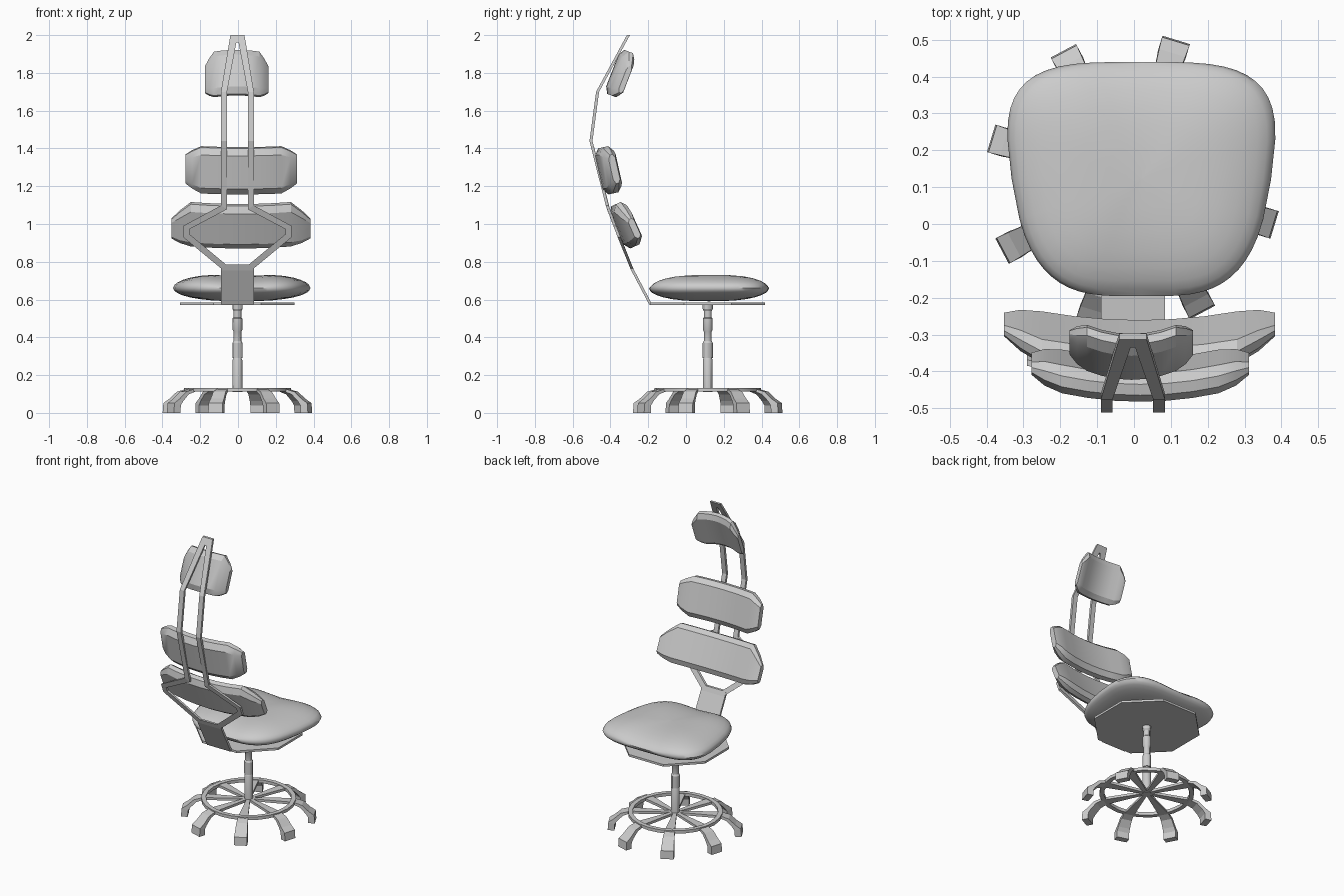
import bpy, bmesh, math
from mathutils import Vector

if "Cube" in bpy.data.objects:
    bpy.data.objects.remove(bpy.data.objects["Cube"])

CX, CY = -0.003, 0.115   # axis of the base


def finish(name, bm, angle=None):
    bmesh.ops.remove_doubles(bm, verts=bm.verts, dist=1e-5)
    bmesh.ops.recalc_face_normals(bm, faces=bm.faces)
    me = bpy.data.meshes.new(name)
    bm.to_mesh(me)
    bm.free()
    ob = bpy.data.objects.new(name, me)
    bpy.context.collection.objects.link(ob)
    if angle:
        bpy.ops.object.select_all(action='DESELECT')
        ob.select_set(True)
        bpy.context.view_layer.objects.active = ob
        bpy.ops.object.shade_smooth_by_angle(angle=math.radians(angle))
    return ob


def loft(name, loops, cap=True, closed=False, angle=None):
    """Skin a list of equal-length point loops."""
    bm = bmesh.new()
    rows = [[bm.verts.new(p) for p in loop] for loop in loops]
    n = len(rows[0])
    pairs = list(zip(rows, rows[1:])) + ([(rows[-1], rows[0])] if closed else [])
    for a, b in pairs:
        for i in range(n):
            j = (i + 1) % n
            bm.faces.new((a[i], a[j], b[j], b[i]))
    if cap and not closed:
        bm.faces.new(rows[0])
        bm.faces.new(rows[-1])
    return finish(name, bm, angle)


def circle(r, z, n, phase=0.0):
    return [(CX + r * math.cos(phase + 2 * math.pi * i / n),
             CY + r * math.sin(phase + 2 * math.pi * i / n), z) for i in range(n)]


# Base legs: tapered spokes that hook down into feet
LEG = [  # radius, top z, underside radius, underside z, half width
    (0.01, 0.128, 0.01, 0.112, 0.010), (0.27, 0.128, 0.27, 0.112, 0.030),
    (0.325, 0.112, 0.31, 0.098, 0.034), (0.365, 0.075, 0.345, 0.062, 0.037),
    (0.398, 0.052, 0.36, 0.040, 0.039), (0.402, 0.0, 0.362, 0.0, 0.039)]
for k in range(8):
    a = math.radians(28 + 45 * k)
    d, s = Vector((math.cos(a), math.sin(a), 0)), Vector((-math.sin(a), math.cos(a), 0))
    o = Vector((CX, CY, 0))
    loops = []
    for r, z, r2, z2, w in LEG:
        top, low = o + d * r + Vector((0, 0, z)), o + d * r2 + Vector((0, 0, z2))
        loops.append([top - s * w, top + s * w, low + s * w, low - s * w])
    loft(f"base_leg_{k + 1}", loops)

# Foot ring
loft("foot_ring", [circle(r, z, 24) for r, z in
     ((0.283, 0.112), (0.283, 0.132), (0.255, 0.132), (0.255, 0.112))], closed=True, angle=30)

# Stepped gas column
COLUMN = [(0.026, 0.11), (0.026, 0.28), (0.021, 0.29), (0.027, 0.29), (0.027, 0.37),
          (0.021, 0.38), (0.021, 0.43), (0.026, 0.44), (0.026, 0.50), (0.021, 0.505),
          (0.021, 0.54), (0.027, 0.55), (0.027, 0.575)]
loft("column", [circle(r, z, 12) for r, z in COLUMN], angle=30)

# Octagonal plate under the seat
R8 = 0.303 / math.cos(math.pi / 8)
loft("seat_plate", [circle(R8, z, 8, math.pi / 8) for z in (0.571, 0.585)])


# Seat: rounded outline narrowing to the rear, lens section, shallow saddle dip
def seat_point(t, s, top):
    c, q = math.cos(t), math.sin(t)
    e = 2 / 3.8
    u = math.copysign(abs(c) ** e, c) * s
    v = math.copysign(abs(q) ** e, q) * s
    x = 0.02 + u * (0.352 + 0.048 * v - 0.028 * v * v)
    y = 0.122 + v * 0.318
    h = max(0.0, 1 - s ** 2.5) ** 0.5
    z = 0.661 + (0.078 * h if top else -0.07 * h)
    return (x, y, z - (0.016 * math.exp(-((x - 0.02) / 0.13) ** 2) if top else 0))


N = 48
RAD = [0.02, 0.25, 0.45, 0.62, 0.76, 0.87, 0.94, 0.98]
seat_loops = [(s, True) for s in RAD] + [(1.0, False)] + [(s, False) for s in reversed(RAD)]
loft("seat", [[seat_point(2 * math.pi * i / N, s, top) for i in range(N)]
              for s, top in seat_loops], angle=50)

# Back frame follows one bent side profile (z, y)
SIDE = [(0.57, -0.185), (0.76, -0.285), (0.92, -0.35), (1.09, -0.415),
        (1.44, -0.503), (1.70, -0.468), (2.0, -0.305)]


def side_y(z):
    for (z0, y0), (z1, y1) in zip(SIDE, SIDE[1:]):
        if z <= z1:
            break
    return y0 + (y1 - y0) * (z - z0) / (z1 - z0)


def bar_section(a, b):
    """Rectangular section between two (x, z) edge points."""
    return [(p[0], side_y(p[1]) + t, p[1]) for p, t in
            ((a, -0.008), (b, -0.008), (b, 0.008), (a, 0.008))]


# Lower bracket plate
loft("back_bracket", [bar_section((CX - 0.087, z), (CX + 0.087, z))
                      for z in (0.572, 0.755, 0.785)])

# Mirrored back rails: (outer x, z, inner x, z)
RAIL = [(0.087, 0.765, 0.06, 0.785), (0.287, 0.93, 0.255, 0.947),
        (0.287, 0.99, 0.255, 0.972), (0.087, 1.098, 0.055, 1.078),
        (0.087, 1.44, 0.055, 1.44), (0.087, 1.70, 0.055, 1.70),
        (0.044, 1.96, 0.006, 1.96)]
for name, m in (("left", -1), ("right", 1)):
    loft(f"back_rail_{name}", [bar_section((CX + m * a, b), (CX + m * c, d))
                               for a, b, c, d in RAIL])
loft("rail_tip", [bar_section((CX - w, z), (CX + w, z)) for w, z in ((0.044, 1.96), (0.037, 2.0))])

# Back cushions: faceted section swept across x, bowed around the sitter
SECTION = [(-0.5, -0.18), (-0.36, -0.5), (0.36, -0.5), (0.5, -0.18),
           (0.5, 0.2), (0.38, 0.5), (-0.38, 0.5), (-0.5, 0.2)]


def cushion(name, centre, width, height, depth, tilt, sag, drop, end):
    # columns: x fraction, height scale, depth scale
    cols = [(-1, end, 0.45), (-0.88, 0.5 + end / 2, 0.85), (-0.72, 1, 1), (-0.48, 1, 1),
            (-0.24, 1, 1)]
    cols += [(0, 1, 1)] + [(-f, h, d) for f, h, d in reversed(cols)]
    ct, st = math.cos(tilt), math.sin(tilt)
    loops = []
    for f, hs, ds in cols:
        loop = []
        for u, v in SECTION:
            u = u * height * hs - drop * max(0, (abs(f) - 0.72) / 0.28)
            v = v * depth * ds + sag * (f * f - 0.35)
            loop.append((centre[0] + f * width / 2, centre[1] + v * ct + u * st,
                         centre[2] + u * ct - v * st))
        loops.append(loop)
    loft(name, loops, angle=28)


cushion("lumbar_cushion", (0.015, -0.317, 0.995), 0.735, 0.245, 0.075, -0.42, 0.05, 0.035, 0.45)
cushion("upper_back_cushion", (0.017, -0.408, 1.285), 0.59, 0.25, 0.08, -0.22, 0.045, 0.0, 0.62)
cushion("headrest", (-0.007, -0.345, 1.795), 0.335, 0.25, 0.062, 0.37, 0.05, 0.02, 0.6)
